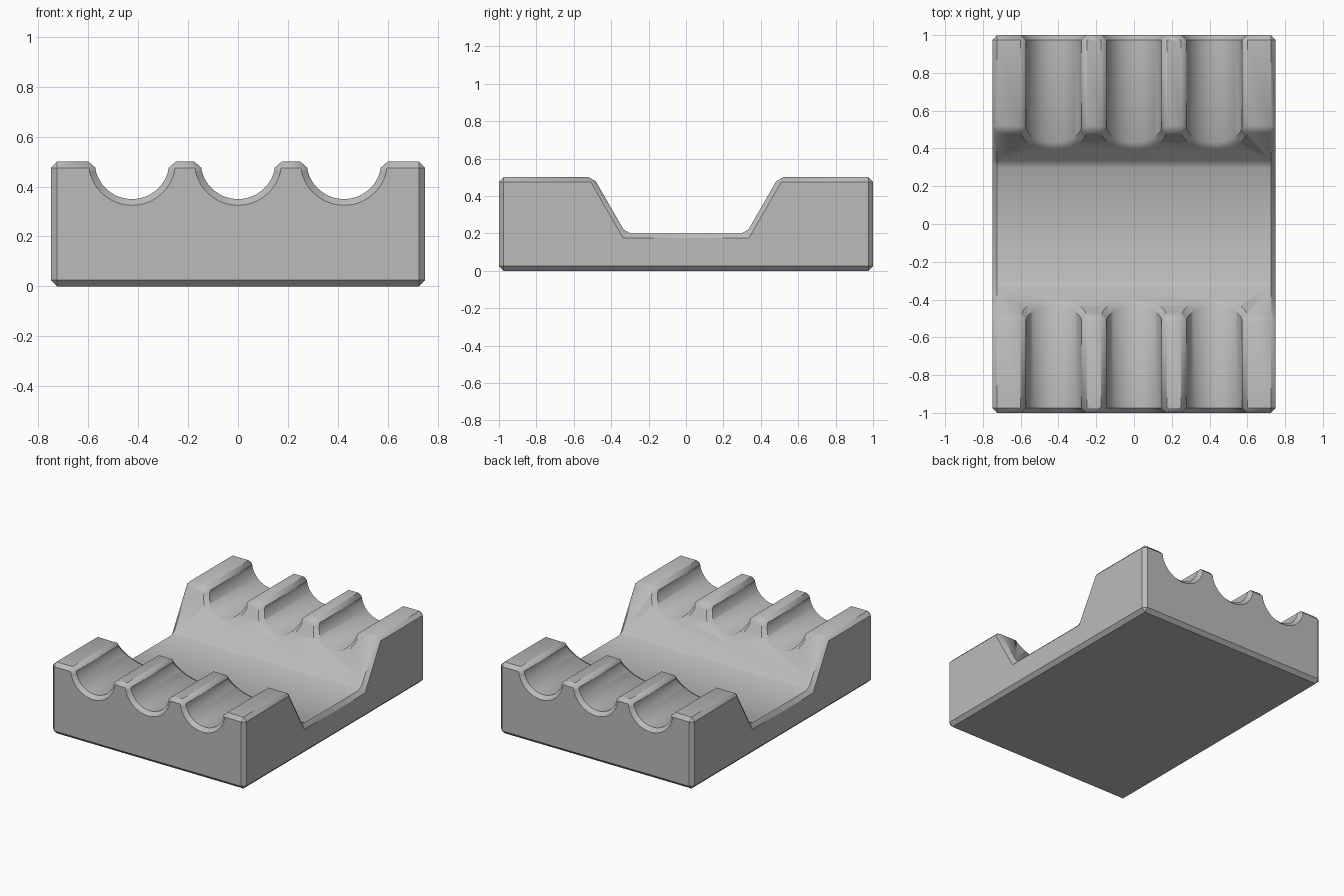
import bpy, bmesh
from math import sin, cos, radians

if "Cube" in bpy.data.objects:
    bpy.data.objects.remove(bpy.data.objects["Cube"])

grey = bpy.data.materials.new("plain grey")
grey.use_nodes = True
COLOUR = (0.5, 0.5, 0.5, 1)
grey.diffuse_color = COLOUR
grey.node_tree.nodes["Principled BSDF"].inputs["Base Color"].default_value = COLOUR


def extrude(name, points, offset):
    """Make a solid by sweeping a closed outline of 3D points along offset."""
    bm = bmesh.new()
    face = bm.faces.new([bm.verts.new(p) for p in points])
    swept = bmesh.ops.extrude_face_region(bm, geom=[face])["geom"]
    verts = [v for v in swept if isinstance(v, bmesh.types.BMVert)]
    bmesh.ops.translate(bm, vec=offset, verts=verts)
    bmesh.ops.recalc_face_normals(bm, faces=bm.faces)
    mesh = bpy.data.meshes.new(name)
    bm.to_mesh(mesh)
    bm.free()
    mesh.materials.append(grey)
    obj = bpy.data.objects.new(name, mesh)
    bpy.context.collection.objects.link(obj)
    return obj


# Block with a sloped trough across the middle
half = [(1, 0), (1, 0.5), (0.495, 0.5), (0.322, 0.2)]
outline = half + [(-y, z) for y, z in reversed(half)]
block = extrude("cradle_block", [(-0.75, y, z) for y, z in outline], (1.5, 0, 0))

# Three round-bottomed grooves running front to back
RADIUS, TOP, STEPS = 0.15, 0.5, 28
for i in (-1, 0, 1):
    cx = i * 0.425
    angles = [radians(195 + 150 * k / STEPS) for k in range(STEPS + 1)]
    arc = [(RADIUS * cos(a), TOP + RADIUS * sin(a)) for a in angles]
    arc = [(-0.163, 0.6)] + arc + [(0.163, 0.6)]
    cutter = extrude("groove_cutter", [(cx + x, -1.2, z) for x, z in arc], (0, 2.4, 0))
    cutter.hide_render = True
    cutter.hide_set(True)
    cut = block.modifiers.new("groove", "BOOLEAN")
    cut.object = cutter
    cut.operation = "DIFFERENCE"
    cut.solver = "EXACT"

# Chamfer every hard edge
chamfer = block.modifiers.new("chamfer", "BEVEL")
chamfer.width = 0.025
chamfer.segments = 1
chamfer.limit_method = "ANGLE"
chamfer.angle_limit = radians(30)
chamfer.use_clamp_overlap = False

# Bake the modifiers, drop the cutters, then shade smooth across soft creases
bpy.context.view_layer.update()
baked = bpy.data.meshes.new_from_object(block.evaluated_get(bpy.context.evaluated_depsgraph_get()))
block.modifiers.clear()
block.data = baked
for obj in [o for o in bpy.data.objects if o.name.startswith("groove_cutter")]:
    bpy.data.objects.remove(obj)
bpy.ops.object.select_all(action="DESELECT")
block.select_set(True)
bpy.context.view_layer.objects.active = block
bpy.ops.object.shade_smooth_by_angle(angle=radians(35))
